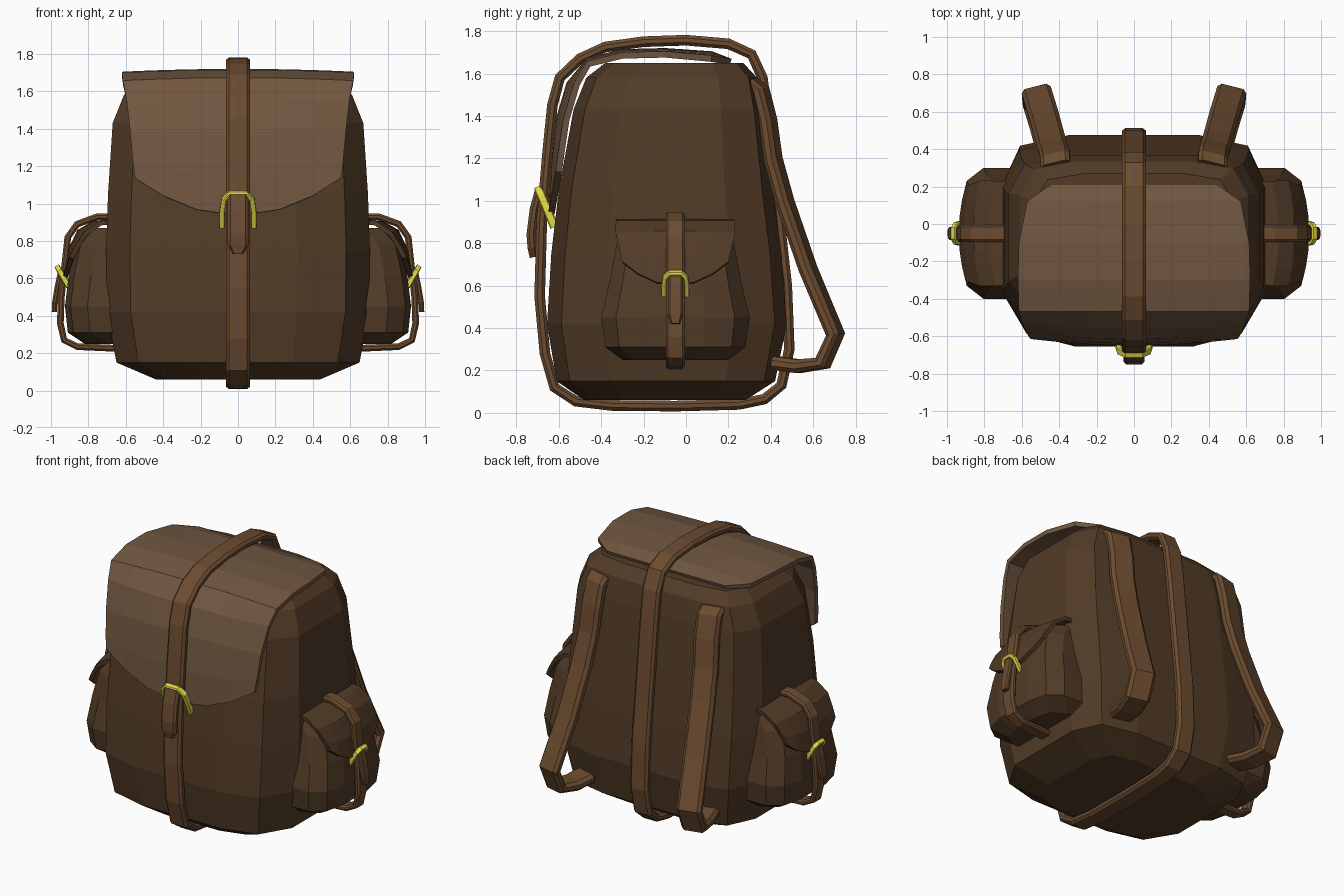
import bpy, bmesh
from mathutils import Vector as V

if "Cube" in bpy.data.objects:
    bpy.data.objects.remove(bpy.data.objects["Cube"])


def material(name, rgb):
    m = bpy.data.materials.new(name)
    m.diffuse_color = (*rgb, 1)
    m.use_nodes = True
    m.node_tree.nodes["Principled BSDF"].inputs["Base Color"].default_value = m.diffuse_color
    return m


DARK = material("dark_leather", (0.085, 0.044, 0.020))
FLAP = material("flap_leather", (0.165, 0.095, 0.052))
STRAP = material("strap_leather", (0.150, 0.072, 0.030))
BRASS = material("brass", (0.75, 0.70, 0.06))


def grid_mesh(name, rows, mat, wrap=False, loop=False, caps=False):
    """Skin rows of points; wrap joins each row's ends, loop joins last row to first."""
    bm = bmesh.new()
    vs = [[bm.verts.new(p) for p in r] for r in rows]
    n, k = len(vs), len(vs[0])
    for i in range(n if loop else n - 1):
        a, b = vs[i], vs[(i + 1) % n]
        for j in range(k if wrap else k - 1):
            q = (j + 1) % k
            bm.faces.new((a[j], a[q], b[q], b[j]))
    if caps:
        bm.faces.new(vs[0])
        bm.faces.new(vs[-1])
    bmesh.ops.recalc_face_normals(bm, faces=bm.faces)
    me = bpy.data.meshes.new(name)
    bm.to_mesh(me)
    bm.free()
    ob = bpy.data.objects.new(name, me)
    me.materials.append(mat)
    bpy.context.collection.objects.link(ob)
    return ob


def sheet(name, rows, mat, thick):
    ob = grid_mesh(name, rows, mat)
    mod = ob.modifiers.new("thickness", "SOLIDIFY")
    mod.thickness, mod.offset = thick, 0
    return ob


def sweep(name, pts, side, w, t, mat, loop=False, tip=1.0):
    """Bevelled strap of half width w (along side) and half thickness t."""
    pts, side = [V(p) for p in pts], V(side).normalized()
    prof = [(-1, -.4), (-.75, -1), (.75, -1), (1, -.4), (1, .4), (.75, 1), (-.75, 1), (-1, .4)]
    n, rows = len(pts), []
    for i, p in enumerate(pts):
        a = pts[i - 1] if (i or loop) else p
        b = pts[(i + 1) % n] if (i < n - 1 or loop) else p
        nor = (b - a).normalized().cross(side).normalized()
        s = tip if i == n - 1 else 1
        rows.append([p + side * (u * w * s) + nor * (v * t) for u, v in prof])
    return grid_mesh(name, rows, mat, wrap=True, loop=loop, caps=not loop)


# Main bag: half outline scaled through the height
half = [(0, 1), (.5, 1), (.87, .9), (1, .55), (1, 0), (1, -.5), (.82, -.88), (.45, -1), (0, -1)]
outline = half + [(-x, y) for x, y in half[-2:0:-1]]
levels = [  # z, half width, front y, back y
    (.06, .44, -.48, .28), (.15, .65, -.61, .42), (.42, .70, -.655, .475),
    (.75, .705, -.635, .45), (1.05, .695, -.60, .41), (1.43, .67, -.53, .365),
    (1.58, .61, -.47, .335), (1.65, .53, -.38, .27)]
rows = [[(x * hw, (f + b) / 2 + y * (b - f) / 2, z) for x, y in outline] for z, hw, f, b in levels]
grid_mesh("bag_body", rows, DARK, wrap=True, caps=True)

# Main flap: draped over the top and down the front, curved lower edge
drape = [  # y, z, half width, edge lift
    (.21, 1.655, .44, 0), (.12, 1.69, .57, -.02), (-.10, 1.705, .615, -.015), (-.30, 1.70, .62, -.015),
    (-.46, 1.66, .615, -.015), (-.55, 1.55, .595, 0), (-.60, 1.38, .575, 0),
    (-.625, 1.15, .56, .06), (-.635, .935, .55, .20)]
cols = (-1, -.72, -.4, 0, .4, .72, 1)
rows = [[(u * hw, y + (.035 * u * u if z < 1.6 else 0), z + lift * u * u) for u in cols]
        for y, z, hw, lift in drape]
sheet("main_flap", rows, FLAP, .03)

# Centre strap: closed band around the whole bag
band = [(-.35, .035), (-.52, .055), (-.62, .12), (-.665, .28), (-.69, .55), (-.68, .9), (-.655, 1.2),
        (-.63, 1.45), (-.595, 1.58), (-.50, 1.67), (-.38, 1.725), (-.2, 1.75), (0, 1.757),
        (.2, 1.74), (.31, 1.69), (.36, 1.58), (.385, 1.4), (.43, 1.0), (.475, .6), (.487, .3),
        (.45, .13), (.37, .065), (.25, .04), (-.05, .032)]
sweep("centre_strap", [(0, y, z) for y, z in band], (1, 0, 0), .065, .025, STRAP, loop=True)

# Loose strap end and buckle on the front
sweep("centre_strap_end", [(0, -.69, 1.05), (0, -.715, .96), (0, -.73, .84), (0, -.725, .78), (0, -.715, .735)],
      (1, 0, 0), .055, .022, STRAP, tip=.5)
arch = [(-1, 0), (-1, .45), (-.9, .8), (-.5, 1), (.5, 1), (.9, .8), (1, .45), (1, 0)]
sweep("front_buckle", [(.085 * u, -.62 - .075 * v, .875 + .18 * v) for u, v in arch],
      (0, .92, .38), .02, .013, BRASS)

PY = -.05  # pocket centre line
for s, tag in ((1, "right"), (-1, "left")):
    # Side pocket
    rows = []
    for z, x, hy in ((.25, .82, .25), (.31, .91, .33), (.45, .925, .35), (.62, .905, .31),
                     (.78, .87, .28), (.87, .80, .26)):
        rows.append([(s * a, PY + b * hy, z) for a, b in (
            (.6, -1), (x - .12, -1), (x - .03, -.8), (x, -.4), (x, .4), (x - .03, .8), (x - .12, 1), (.6, 1))])
    grid_mesh(tag + "_pocket", rows, DARK, wrap=True, caps=True)

    # Pocket flap
    rows = [[(s * (x - .035 * u * u), PY + u * hy, z + lift * u * u) for u in (-1, -.7, -.35, 0, .35, .7, 1)]
            for x, z, hy, lift in ((.66, .905, .27, 0), (.77, .895, .28, 0), (.85, .85, .28, -.01),
                                   (.90, .74, .26, .02), (.925, .60, .25, .11))]
    sheet(tag + "_pocket_flap", rows, DARK, .025)

    # Pocket strap, loose end and buckle
    path = [(.66, .93), (.75, .93), (.86, .89), (.91, .82), (.925, .68), (.945, .5), (.95, .36),
            (.93, .27), (.86, .235), (.64, .225)]
    sweep(tag + "_pocket_strap", [(s * x, PY, z) for x, z in path], (0, 1, 0), .045, .018, STRAP)
    sweep(tag + "_pocket_strap_end", [(s * x, PY, z) for x, z in (
        (.945, .65), (.965, .56), (.98, .47), (.982, .42))], (0, 1, 0), .035, .014, STRAP, tip=.6)
    sweep(tag + "_pocket_buckle", [(s * (.905 + .06 * v), PY + .055 * u, .555 + .105 * v) for u, v in arch],
          (.87 * s, 0, -.5), .015, .01, BRASS)

    # Shoulder strap: hangs from the upper back, kinks back into the base
    path = [(.42, .31, 1.55), (.42, .35, 1.52), (.425, .385, 1.38), (.435, .41, 1.2), (.45, .465, 1.0),
            (.48, .575, .68), (.52, .705, .37), (.515, .645, .235), (.48, .53, .22), (.45, .42, .235)]
    sweep(tag + "_shoulder_strap", [(s * x, y, z) for x, y, z in path], (1, -.25 * s, 0), .08, .032, STRAP)
